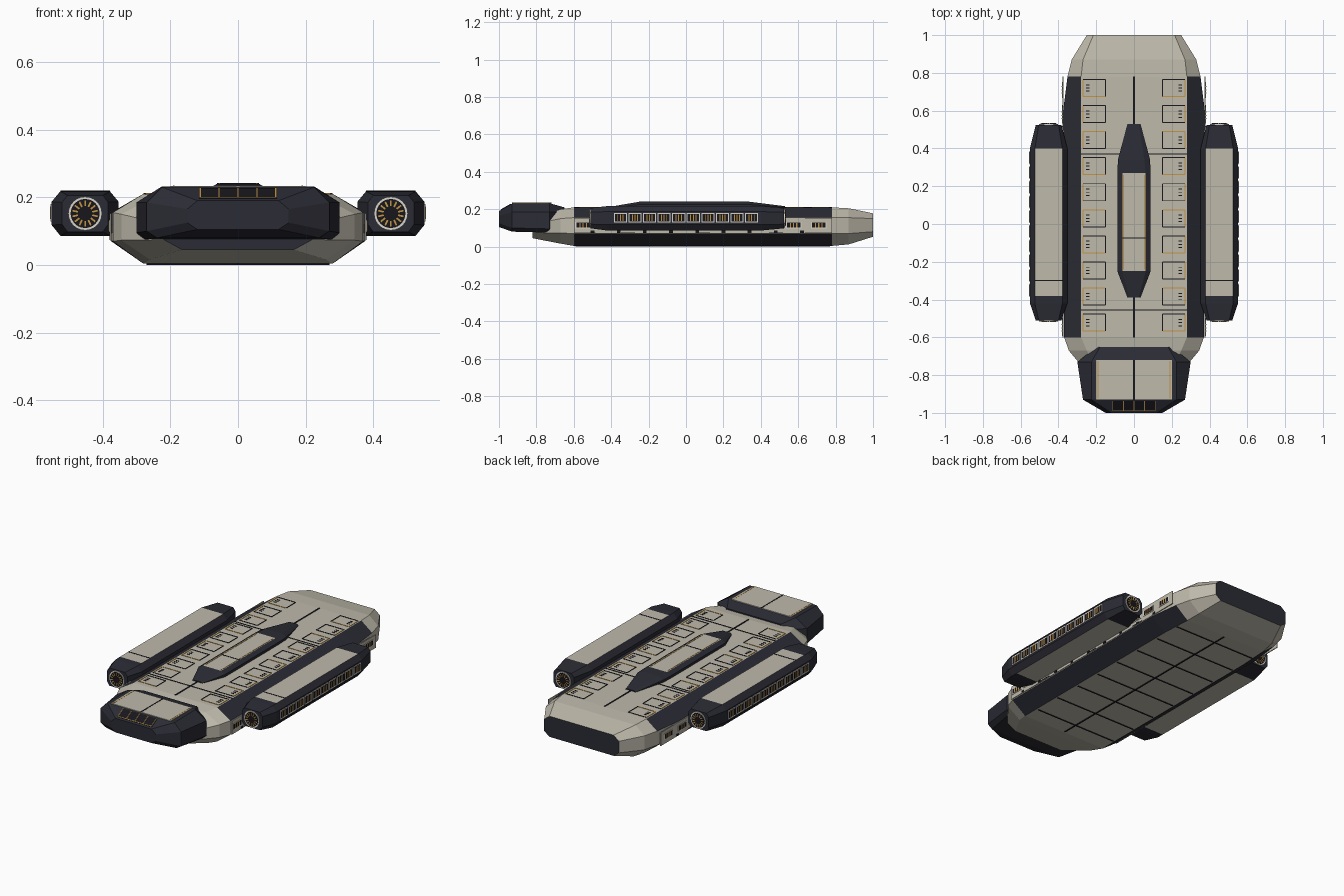
import bpy, bmesh, math
from mathutils import Matrix, Vector

if "Cube" in bpy.data.objects:
    bpy.data.objects.remove(bpy.data.objects["Cube"])


def material(name, r, g, b):
    m = bpy.data.materials.new(name)
    m.use_nodes = True
    m.diffuse_color = (r, g, b, 1)
    bsdf = next(n for n in m.node_tree.nodes if n.type == 'BSDF_PRINCIPLED')
    bsdf.inputs["Base Color"].default_value = (r, g, b, 1)
    bsdf.inputs["Roughness"].default_value = 0.7
    return m


DARK = material("dark navy armour", 0.024, 0.025, 0.035)
LIGHT = material("warm grey plating", 0.52, 0.49, 0.41)
LINE = material("black seam", 0.008, 0.008, 0.012)
ORANGE = material("amber trim", 0.55, 0.3, 0.06)
WHITE = material("pale frame", 0.68, 0.66, 0.6)


def finish(name, bm, mats, mirror=False):
    bmesh.ops.recalc_face_normals(bm, faces=bm.faces)
    mesh = bpy.data.meshes.new(name)
    bm.to_mesh(mesh)
    bm.free()
    for m in mats:
        mesh.materials.append(m)
    ob = bpy.data.objects.new(name, mesh)
    bpy.context.collection.objects.link(ob)
    if mirror:
        ob.modifiers.new("mirror", 'MIRROR').use_mirror_merge = False
    return ob


def loft(name, sections, is_light, cx=0, mirror=False):
    """Eight-sided body; section = y, half widths top/middle/bottom, four heights.
    Sides run 0 upper chamfer, 1 flank, 2 lower chamfer, 3 belly, 4-6 opposite, 7 deck."""
    bm = bmesh.new()
    rings = []
    for y, wt, wm, wb, zb, zl, zh, zt in sections:
        half = [(wt, zt), (wm, zh), (wm, zl), (wb, zb)]
        pts = half + [(-x, z) for x, z in reversed(half)]
        rings.append([bm.verts.new((cx + x, y, z)) for x, z in pts])
    for i in range(len(rings) - 1):
        a, b = rings[i], rings[i + 1]
        for k in range(8):
            n = (k + 1) % 8
            f = bm.faces.new((a[k], a[n], b[n], b[k]))
            f.material_index = int(is_light(i, k))
    bm.faces.new(rings[0])
    bm.faces.new(rings[-1])
    return finish(name, bm, [DARK, LIGHT], mirror)


def boxes(name, items, mat, mirror=False, tilt=0):
    """Many boxes in one object; item = centre, size."""
    bm = bmesh.new()
    for c, s in items:
        m = Matrix.Translation(c) @ Matrix.Rotation(tilt, 4, 'X') @ Matrix.Diagonal((*s, 1))
        bmesh.ops.create_cube(bm, size=1, matrix=m)
    return finish(name, bm, [mat], mirror)


def disc(name, centre, radius, depth, mat):
    bm = bmesh.new()
    m = Matrix.Translation(centre) @ Matrix.Rotation(math.pi / 2, 4, 'X')
    bmesh.ops.create_cone(bm, cap_ends=True, segments=24, radius1=radius,
                          radius2=radius, depth=depth, matrix=m)
    return finish(name, bm, [mat], True)


# Main hull: pale ends, deck, flanks and belly, with dark chamfers amidships
hull = [
    (-0.82, 0.17, 0.22, 0.165, 0.045, 0.075, 0.12, 0.15),
    (-0.67, 0.25, 0.345, 0.26, 0.016, 0.073, 0.15, 0.2),
    (-0.6, 0.28, 0.37, 0.28, 0.004, 0.07, 0.155, 0.21),
    (0.6, 0.28, 0.375, 0.28, 0.004, 0.07, 0.155, 0.21),
    (0.78, 0.28, 0.352, 0.27, 0.004, 0.07, 0.155, 0.21),
    (0.87, 0.27, 0.33, 0.26, 0.012, 0.07, 0.155, 0.205),
    (1.0, 0.215, 0.25, 0.215, 0.053, 0.08, 0.15, 0.178)]
loft("main_hull", hull, lambda i, k: i not in (2, 3) or k % 2 == 1)

# Bridge pod with pale roof panel
pod = [
    (-1.0, 0.12, 0.15, 0.12, 0.105, 0.125, 0.165, 0.19),
    (-0.93, 0.225, 0.27, 0.24, 0.08, 0.1, 0.185, 0.23),
    (-0.73, 0.225, 0.3, 0.28, 0.075, 0.095, 0.185, 0.232),
    (-0.65, 0.18, 0.2, 0.19, 0.085, 0.11, 0.185, 0.21)]
loft("bridge_pod", pod, lambda i, k: False)
boxes("bridge_roof_panel", [((0, -0.825, 0.231), (0.4, 0.21, 0.006))], LIGHT)
boxes("bridge_roof_seam", [((0, -0.825, 0.232), (0.008, 0.21, 0.006))], LINE)
boxes("bridge_roof_trim", [((0.19, -0.825, 0.232), (0.005, 0.2, 0.006))], ORANGE, True)
slope = math.atan2(0.04, 0.07)
boxes("bridge_windows", [((0, -0.963, 0.2115), (0.23, 0.06, 0.004))], LINE, tilt=slope)
bars = [(((i - 2) * 0.056, -0.963, 0.212), (0.004, 0.06, 0.005)) for i in range(5)]
bars.append(((0, -0.987, 0.198), (0.226, 0.004, 0.005)))
boxes("bridge_window_bars", bars, ORANGE, tilt=slope)

# Dorsal spine
spine = [
    (-0.39, 0.025, 0.035, 0.035, 0.2, 0.205, 0.21, 0.216),
    (-0.25, 0.062, 0.088, 0.088, 0.2, 0.205, 0.225, 0.24),
    (0.27, 0.062, 0.088, 0.088, 0.2, 0.205, 0.225, 0.24),
    (0.34, 0.055, 0.085, 0.085, 0.2, 0.205, 0.225, 0.24),
    (0.53, 0.025, 0.035, 0.035, 0.2, 0.205, 0.21, 0.216)]
loft("dorsal_spine", spine, lambda i, k: i == 1 and k == 7)
boxes("spine_seam", [((0, -0.075, 0.24), (0.124, 0.006, 0.003))], LINE)
boxes("spine_trim", [((0.055, 0.01, 0.24), (0.004, 0.5, 0.003))], ORANGE, True)

# Side nacelles with pale top and bottom panels
CX, CZ = 0.452, 0.152
nacelle = [
    (-0.51, 0.052, 0.068, 0.052, 0.098, 0.12, 0.185, 0.206),
    (-0.42, 0.073, 0.099, 0.073, 0.086, 0.118, 0.187, 0.217),
    (-0.38, 0.073, 0.099, 0.073, 0.086, 0.118, 0.187, 0.218),
    (0.4, 0.073, 0.099, 0.073, 0.086, 0.118, 0.187, 0.218),
    (0.525, 0.052, 0.068, 0.052, 0.098, 0.12, 0.185, 0.206)]
loft("nacelle", nacelle, lambda i, k: i == 2 and k in (3, 7), CX, True)
boxes("nacelle_seam", [((CX, -0.3, 0.218), (0.146, 0.006, 0.003))], LINE, True)

# Engine discs on both nacelle ends
for end, y, s in (("front", -0.51, -1), ("rear", 0.525, 1)):
    disc(end + "_engine_ring", (CX, y, CZ), 0.05, 0.01, WHITE)
    disc(end + "_engine_face", (CX, y + s * 0.002, CZ), 0.043, 0.01, LINE)
    bm = bmesh.new()
    for i in range(14):
        m = (Matrix.Translation((CX, y + s * 0.004, CZ))
             @ Matrix.Rotation(i * math.tau / 14, 4, 'Y')
             @ Matrix.Translation((0, 0, 0.03)) @ Matrix.Diagonal((0.005, 0.01, 0.017, 1)))
        bmesh.ops.create_cube(bm, size=1, matrix=m)
    finish(end + "_engine_blades", bm, [ORANGE], True)


# Window strips: frame, dark pane and bars standing on an x-facing wall
def windows(name, x, z, centres, width, height):
    boxes(name + "_frames", [((x, y, z), (0.004, width, height)) for y in centres], WHITE, True)
    boxes(name + "_panes", [((x + 0.001, y, z), (0.004, width * 0.85, height * 0.75))
                            for y in centres], LINE, True)
    boxes(name + "_bars", [((x + 0.002, y + k * width * 0.2, z), (0.004, width * 0.07, height * 0.7))
                           for y in centres for k in (-1, 0, 1)], ORANGE, True)


windows("nacelle_windows", CX + 0.1, 0.154, [(i - 4.5) * 0.078 for i in range(10)], 0.07, 0.052)

# Hull side plates and their windows
boxes("hull_side_plate", [((0.376, 0.09, 0.112), (0.005, 1.38, 0.08))], LIGHT, True)
windows("hull_windows", 0.379, 0.115, [-0.55, -0.45, 0.47, 0.575, 0.71], 0.085, 0.036)
marks = [((0.379, -0.5 + i * 0.14, 0.08), (0.003, 0.02, 0.012)) for i in range(9)]
marks += [((0.379, y, 0.077), (0.003, 0.075, 0.004)) for y in (-0.31, 0.09, 0.48)]
boxes("hull_side_marks", marks, LINE, True)

# Deck hatches in two rows, dark outline with amber outer edge
TOP, W, H = 0.2105, 0.12, 0.09
dark, amber = [], []
for i in range(10):
    y = 0.72 - i * 0.138
    for s in (-1, 1):
        (amber if (i + (s > 0)) % 3 == 0 else dark).append(
            ((0.21, y + s * H / 2, TOP), (W, 0.005, 0.003)))
    dark.append(((0.21 - W / 2, y, TOP), (0.005, H, 0.003)))
    amber.append(((0.21 + W / 2, y, TOP), (0.006, H, 0.003)))
    for k in (-1, 0, 1):
        dark.append(((0.245, y + k * 0.017, TOP), (0.018, 0.005, 0.003)))
boxes("hatch_outlines", dark, LINE, True)
boxes("hatch_amber_edges", amber, ORANGE, True)

# Deck and belly seams
seams = [((0, y, TOP), (0.56, 0.006, 0.003)) for y in (0.37, -0.455)]
seams += [((0, 0.655, TOP), (0.009, 0.25, 0.003)), ((0, -0.495, TOP), (0.009, 0.21, 0.003))]
boxes("deck_seams", seams, LINE)
belly = [((0, -0.5 + i * 0.17, 0.002), (0.54, 0.005, 0.004)) for i in range(8)]
belly.append(((0, 0.09, 0.002), (0.007, 1.36, 0.004)))
boxes("belly_seams", belly, LINE)
